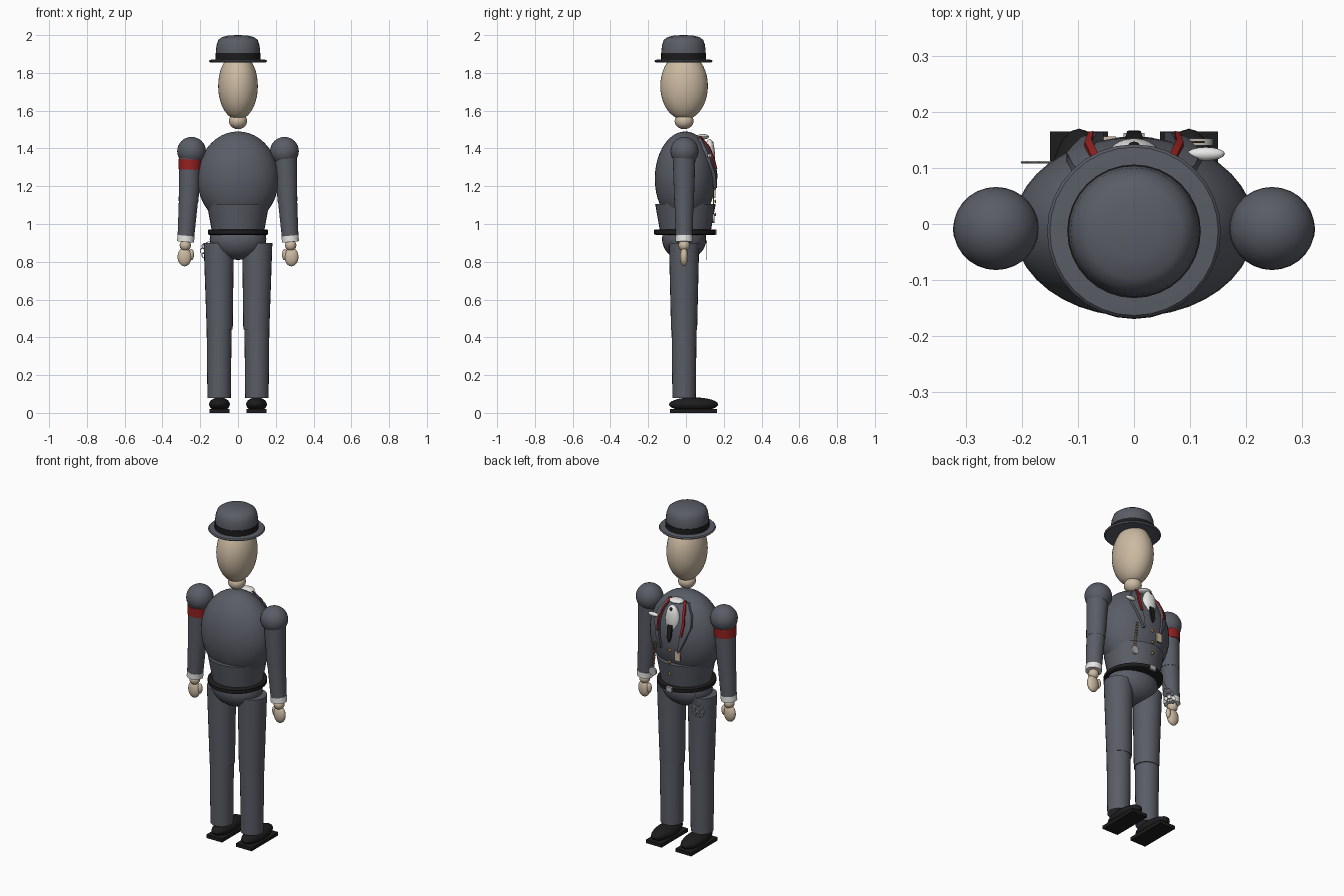
import bpy, bmesh, math
from mathutils import Vector, Matrix

if "Cube" in bpy.data.objects:
    bpy.data.objects.remove(bpy.data.objects["Cube"])

COLORS = {"suit_grey": (.102, .109, .133), "skin": (.60, .49, .36), "black": (.012, .012, .012),
          "red": (.30, .015, .015), "white": (.80, .80, .78), "gold": (.45, .27, .04),
          "silver": (.45, .45, .45), "dark_grey": (.04, .042, .05)}
MATS = {}
for n, c in COLORS.items():
    MATS[n] = bpy.data.materials.new(n)
    MATS[n].diffuse_color = (*c, 1)


def finish(name, bm, mat):
    bmesh.ops.recalc_face_normals(bm, faces=bm.faces)
    me = bpy.data.meshes.new(name)
    bm.to_mesh(me)
    bm.free()
    me.materials.append(MATS[mat])
    ob = bpy.data.objects.new(name, me)
    bpy.context.collection.objects.link(ob)
    return ob


def ball(name, loc, rad, mat, seg=28):
    bm = bmesh.new()
    bmesh.ops.create_uvsphere(bm, u_segments=seg, v_segments=seg // 2 + 2, radius=1,
                              matrix=Matrix.Translation(loc) @ Matrix.Diagonal((*rad, 1)))
    return finish(name, bm, mat)


def box(name, loc, size, mat):
    bm = bmesh.new()
    bmesh.ops.create_cube(bm, size=1, matrix=Matrix.Translation(loc) @ Matrix.Diagonal((*size, 1)))
    return finish(name, bm, mat)


def tube(name, a, b, r1, r2, mat, seg=24):
    a, b = Vector(a), Vector(b)
    d = b - a
    m = Matrix.Translation((a + b) / 2) @ d.to_track_quat('Z', 'Y').to_matrix().to_4x4()
    bm = bmesh.new()
    bmesh.ops.create_cone(bm, cap_ends=True, segments=seg, radius1=r1, radius2=r2,
                          depth=d.length, matrix=m)
    return finish(name, bm, mat)


def lathe(name, profile, mat, cy=0, sx=1, sy=1, seg=32):
    """Spin (radius, z) points around z, with oval scaling."""
    bm = bmesh.new()
    rings = []
    for r, z in profile:
        rings.append([bm.verts.new((r * sx * math.cos(t), cy + r * sy * math.sin(t), z))
                      for t in (2 * math.pi * i / seg for i in range(seg))])
    for p, q in zip(rings, rings[1:]):
        for i in range(seg):
            bm.faces.new((p[i], p[(i + 1) % seg], q[(i + 1) % seg], q[i]))
    bm.faces.new(rings[0])
    bm.faces.new(rings[-1])
    return finish(name, bm, mat)


def ring(name, loc, R, r, mat, seg=14):
    """Small ring standing in the xz plane."""
    bm = bmesh.new()
    vs = [[bm.verts.new((loc[0] + (R + r * math.cos(b)) * math.cos(a), loc[1] + r * math.sin(b),
                         loc[2] + (R + r * math.cos(b)) * math.sin(a)))
           for b in (0, math.pi / 2, math.pi, 1.5 * math.pi)]
          for a in (2 * math.pi * i / seg for i in range(seg))]
    for i in range(seg):
        for j in range(4):
            k, l = (i + 1) % seg, (j + 1) % 4
            bm.faces.new((vs[i][j], vs[k][j], vs[k][l], vs[i][l]))
    return finish(name, bm, mat)


def chest(x, z):
    q = 1 - (x / .215) ** 2 - ((z - 1.24) / .25) ** 2
    return -.005 + .16 * math.sqrt(max(q, 0))


def ribbon(name, pts, mat, lift=.004, thick=.008):
    """Cloth strip over the chest; points are (x, z, half width)."""
    bm = bmesh.new()
    rows = []
    for x, z, w in pts:
        row = [(x + s * w, z) for s in (-1, 1)]
        rows.append([bm.verts.new((u, chest(u, v) + lift, v)) for u, v in row]
                    + [bm.verts.new((u, chest(u, v) + lift - thick, v)) for u, v in row[::-1]])
    for p, q in zip(rows, rows[1:]):
        for i in range(4):
            bm.faces.new((p[i], p[(i + 1) % 4], q[(i + 1) % 4], q[i]))
    bm.faces.new(rows[0])
    bm.faces.new(rows[-1])
    return finish(name, bm, mat)


CY = -.01
# Head and neck
ball("head", (0, CY, 1.73), (.105, .126, .178), "skin", 36)
ball("neck", (0, CY, 1.545), (.048, .05, .043), "skin")

# Bowler hat
lathe("hat_brim", [(.11, 1.862), (.148, 1.856), (.155, 1.863), (.15, 1.869), (.11, 1.872)],
      "suit_grey", CY - .003)
lathe("hat_band", [(.119, 1.866), (.119, 1.904)], "black", CY - .003)
lathe("hat_crown", [(.115, 1.87), (.117, 1.92), (.113, 1.95), (.104, 1.975), (.085, 1.989),
                    (.05, 1.998), (.005, 2.0)], "suit_grey", CY - .003)

# Jacket, belt and hips
ball("jacket_body", (0, -.005, 1.24), (.215, .16, .25), "suit_grey", 40)
lathe("jacket_waist", [(.135, .965), (.16, 1.105)], "suit_grey", -.003, 1.03, 1)
lathe("belt", [(.153, .943), (.16, .947), (.16, .968), (.153, .972)], "black", -.006, 1, 1.02)
box("belt_buckle", (0, .157, .957), (.037, .01, .028), "silver")
ball("hips", (0, CY, .92), (.15, .117, .11), "suit_grey")

for s, side in ((-1, "right"), (1, "left")):
    # Arms
    ball(side + "_shoulder", (s * .246, -.008, 1.386), (.076, .074, .075), "suit_grey")
    tube(side + "_upper_arm", (s * .25, CY, 1.39), (s * .262, CY, 1.12), .061, .052, "suit_grey")
    tube(side + "_forearm", (s * .262, CY, 1.13), (s * .276, CY, .93), .051, .044, "suit_grey")
    tube(side + "_cuff", (s * .275, CY, .938), (s * .278, CY, .905), .045, .045, "white")
    ball(side + "_wrist", (s * .279, CY, .887), (.03, .03, .03), "skin", 16)
    ball(side + "_hand", (s * .283, CY, .826), (.037, .022, .05), "skin", 20)
    ball(side + "_thumb", (s * .247, CY + .004, .838), (.014, .014, .03), "skin", 12)
    # Legs
    tube(side + "_thigh", (s * .102, CY, .90), (s * .097, CY, .44), .08, .069, "suit_grey")
    tube(side + "_shin", (s * .1, CY, .45), (s * .1, CY, .08), .066, .062, "suit_grey")
    # Shoes
    ball(side + "_shoe", (s * .098, .04, .045), (.055, .13, .037), "black", 24)
    box(side + "_sole", (s * .098, .04, .01), (.104, .25, .02), "black")
    # Lapels with red trim
    ribbon(side + "_lapel", [(s * .055, 1.455, .012), (s * .088, 1.40, .02),
                             (s * .098, 1.34, .022), (s * .08, 1.26, .014),
                             (s * .058, 1.19, .004)], "suit_grey", .017, .02)
    ribbon(side + "_lapel_trim", [(s * .048, 1.465, .006), (s * .07, 1.41, .006),
                                  (s * .082, 1.35, .006), (s * .077, 1.29, .005)],
           "red", .024, .01)

# Red band on one sleeve
tube("arm_band", (-.252, CY, 1.342), (-.254, CY, 1.288), .0625, .0615, "red")

# Shirt, collar and tie
ball("shirt_front", (0, .125, 1.365), (.044, .028, .085), "white")
ball("shirt_collar", (0, .088, 1.462), (.043, .035, .014), "white", 20)
ball("tie_knot", (0, .134, 1.427), (.013, .013, .014), "black", 12)
ribbon("tie", [(0, 1.425, .006), (0, 1.33, .015), (0, 1.265, .012), (0, 1.24, .002)],
       "black", .012, .012)

# Pocket square, paper tag and jacket buttons
ball("pocket_square", (.128, .125, 1.36), (.034, .012, .012), "white", 16)
box("paper_tag", (-.05, .152, 1.165), (.036, .008, .055), "skin")
for i, z in enumerate((1.19, 1.12, 1.05)):
    ball(f"button_{i}", (0, max(chest(0, z), .153) + .002, z), (.009, .005, .009), "gold", 12)

# Watch on its chain
for i in range(9):
    ring(f"watch_chain_{i}", (.1 + .002 * i, .146, 1.20 - .017 * i), .009, .002, "gold", 10)
tube("pocket_watch", (.117, .14, 1.03), (.117, .152, 1.03), .024, .024, "silver", 18)

# Bunch of small rings hanging at the hip
for i in range(9):
    a = 2 * math.pi * i / 8
    k = 0 if i == 8 else .03
    ring(f"hip_ring_{i}", (-.155 + k * math.cos(a), .11, .858 + k * 1.1 * math.sin(a)),
         .015, .0022, "silver")
tube("hip_ring_hook", (-.145, .108, .90), (-.125, .095, .95), .003, .003, "silver", 8)

# Smooth the rounded parts, keep edges sharp
bpy.ops.object.select_all(action='SELECT')
bpy.context.view_layer.objects.active = bpy.data.objects["head"]
bpy.ops.object.shade_smooth_by_angle(angle=math.radians(35))

for m in bpy.data.materials:
    if m.users and not m.is_grease_pencil:
        m.use_nodes = True
        m.node_tree.nodes["Principled BSDF"].inputs["Base Color"].default_value = m.diffuse_color
